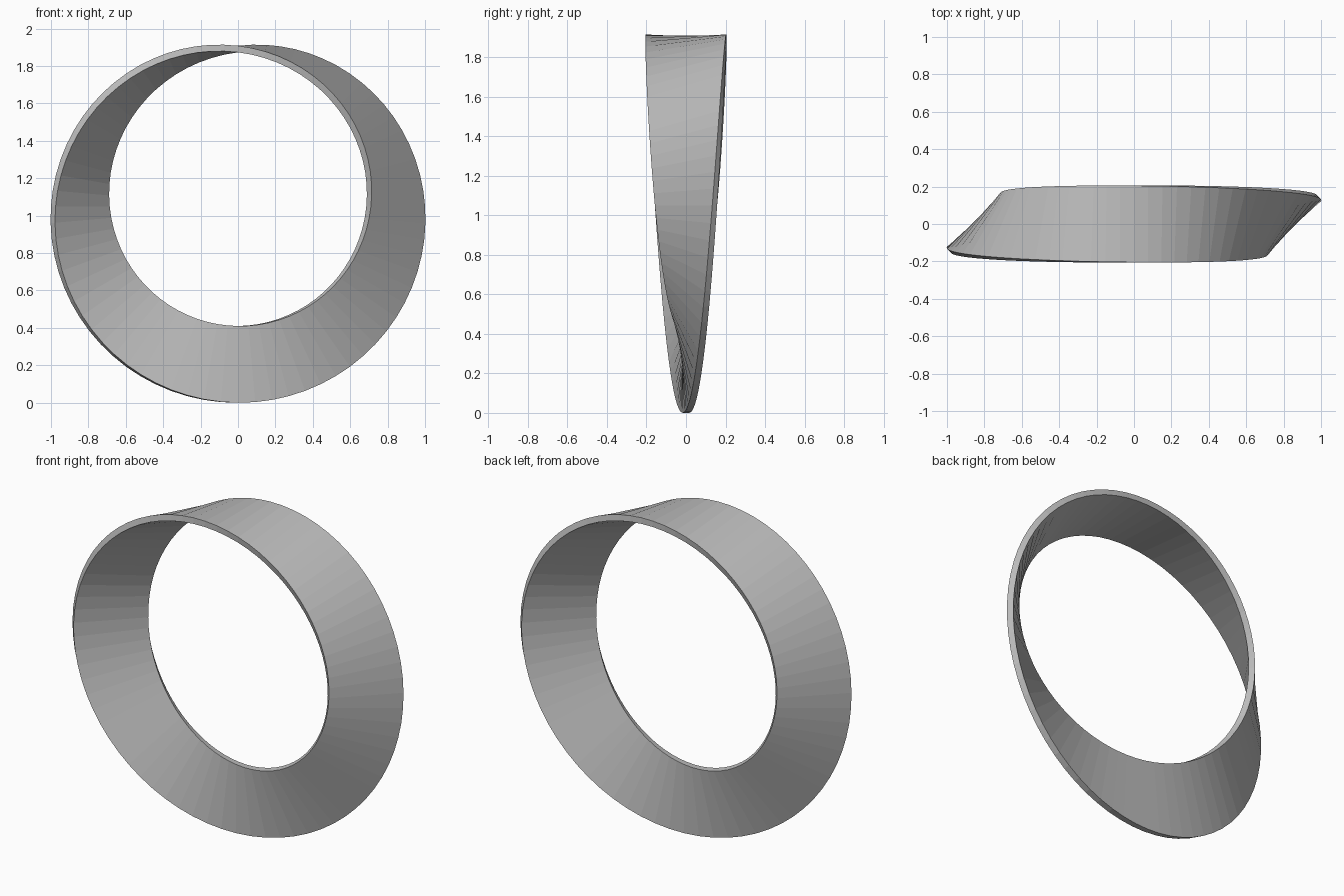
import bpy, bmesh, math
from mathutils import Vector

if "Cube" in bpy.data.objects:
    bpy.data.objects.remove(bpy.data.objects["Cube"])

R, HALF_W, HALF_T = 0.843, 0.205, 0.0175   # ring radius, band half width, half thickness
CENTRE_Z = R + HALF_W
SEGMENTS = 72

# Band: a rectangle swept round an upright ring with one half twist
bm = bmesh.new()
rings = []
for i in range(SEGMENTS):
    a = -math.pi + 2 * math.pi * i / SEGMENTS      # 0 at the bottom, + to the right
    radial = Vector((math.sin(a), 0, -math.cos(a)))
    depth = Vector((0, 1, 0))
    wide = radial * math.cos(a / 2) + depth * math.sin(a / 2)
    thin = depth * math.cos(a / 2) - radial * math.sin(a / 2)
    mid = radial * R + Vector((0, 0, CENTRE_Z))
    rings.append([bm.verts.new(mid + wide * HALF_W * u + thin * HALF_T * v)
                  for u, v in ((-1, -1), (1, -1), (1, 1), (-1, 1))])

# The half twist joins each corner to the opposite one at the seam
for i in range(SEGMENTS):
    p, q = rings[i], rings[(i + 1) % SEGMENTS]
    shift = 2 if i == SEGMENTS - 1 else 0
    for k in range(4):
        n = (k + 1) % 4
        bm.faces.new((p[k], p[n], q[(n + shift) % 4], q[(k + shift) % 4]))
bmesh.ops.recalc_face_normals(bm, faces=bm.faces[:])

mesh = bpy.data.meshes.new("twisted_band")
bm.to_mesh(mesh)
bm.free()
band = bpy.data.objects.new("twisted_band", mesh)
bpy.context.collection.objects.link(band)

# Plain grey
grey = bpy.data.materials.new("grey")
grey.diffuse_color = (0.5, 0.5, 0.5, 1)
grey.use_nodes = True
grey.node_tree.nodes["Principled BSDF"].inputs["Base Color"].default_value = grey.diffuse_color
mesh.materials.append(grey)
